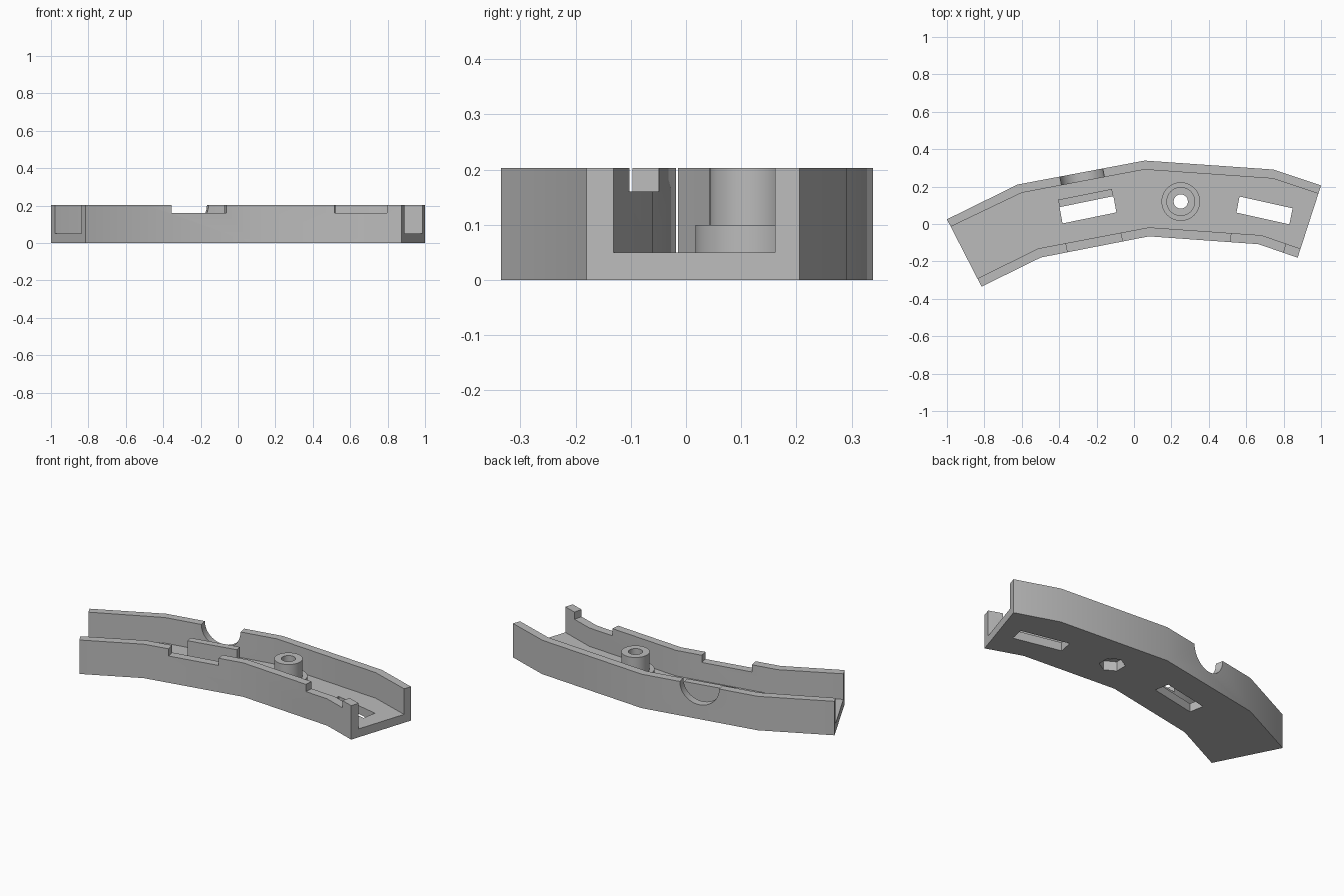
import bpy, bmesh, math
from mathutils import Matrix

cube = bpy.data.objects.get("Cube")
if cube:
    bpy.data.objects.remove(cube)

HEIGHT, FLOOR = 0.203, 0.05
TOP = HEIGHT + 0.1

grey = bpy.data.materials.new("plain_grey")
grey.use_nodes = True
COLOUR = (0.5, 0.5, 0.5, 1)
grey.diffuse_color = COLOUR
grey.node_tree.nodes["Principled BSDF"].inputs["Base Color"].default_value = COLOUR


def finish(name, bm):
    bmesh.ops.recalc_face_normals(bm, faces=bm.faces)
    mesh = bpy.data.meshes.new(name)
    bm.to_mesh(mesh)
    bm.free()
    mesh.materials.append(grey)
    obj = bpy.data.objects.new(name, mesh)
    bpy.context.collection.objects.link(obj)
    return obj


def prism(name, outline, z0, z1):
    bm = bmesh.new()
    face = bm.faces.new([bm.verts.new((x, y, z0)) for x, y in outline])
    result = bmesh.ops.extrude_face_region(bm, geom=[face])
    moved = [v for v in result["geom"] if isinstance(v, bmesh.types.BMVert)]
    bmesh.ops.translate(bm, verts=moved, vec=(0, 0, z1 - z0))
    return finish(name, bm)


def disc(name, centre, radius, z0, z1, sides=64, turn=0):
    ring = [(centre[0] + radius * math.cos(turn + math.tau * i / sides),
             centre[1] + radius * math.sin(turn + math.tau * i / sides)) for i in range(sides)]
    return prism(name, ring, z0, z1)


def combine(body, other, operation):
    mod = body.modifiers.new(other.name, "BOOLEAN")
    mod.operation, mod.object, mod.solver = operation, other, "EXACT"
    bpy.context.view_layer.update()
    graph = bpy.context.evaluated_depsgraph_get()
    mesh = bpy.data.meshes.new_from_object(body.evaluated_get(graph))
    body.modifiers.clear()
    body.data = mesh
    bpy.data.objects.remove(other)


# Bent tray: solid outline with a channel left open at both ends
back = [(-1, 0.025), (-0.622, 0.211), (0.057, 0.339), (0.747, 0.291), (1, 0.206)]
front = [(0.875, -0.18), (0.666, -0.108), (0.08, -0.066), (-0.498, -0.179), (-0.815, -0.335)]
tray = prism("curved_tray", back + front, 0, HEIGHT)

inner_back = [(-1.161, -0.101), (-0.6, 0.167), (0.056, 0.291), (0.742, 0.243), (1.164, 0.102)]
inner_front = [(1.077, -0.196), (0.682, -0.06), (0.08, -0.018), (-0.514, -0.131), (-1.03, -0.388)]
combine(tray, prism("channel", inner_back + inner_front, FLOOR, TOP), "DIFFERENCE")

# Stepped screw boss and low rib beside the left-hand slot
boss = (0.25, 0.12)
combine(tray, disc("boss_base", boss, 0.103, 0.02, 0.1), "UNION")
combine(tray, disc("boss_post", boss, 0.077, 0.03, HEIGHT), "UNION")
rib = [(-0.398, 0.09), (-0.11, 0.149), (-0.119, 0.187), (-0.406, 0.13)]
combine(tray, prism("rib", rib, 0.02, 0.148), "UNION")

# Screw hole and hexagonal nut pocket underneath
combine(tray, disc("screw_hole", boss, 0.038, -0.1, TOP), "DIFFERENCE")
combine(tray, disc("nut_pocket", boss, 0.07, -0.1, 0.055, 6, math.radians(30)), "DIFFERENCE")

# Floor slots
slots = [[(-0.398, 0.09), (-0.11, 0.149), (-0.094, 0.062), (-0.382, 0.003)],
         [(0.564, 0.147), (0.848, 0.084), (0.831, -0.002), (0.548, 0.061)]]
for slot in slots:
    combine(tray, prism("slot", slot, -0.1, 0.1), "DIFFERENCE")

# Shallow notches in the front wall
notches = [[(-0.34, -0.22), (-0.375, -0.05), (-0.08, -0.005), (-0.04, -0.2)],
           [(0.51, -0.2), (0.522, -0.03), (0.824, -0.06), (0.776, -0.23)]]
for notch in notches:
    combine(tray, prism("notch", notch, 0.16, TOP), "DIFFERENCE")

# Half-round cable opening in the back wall
opening = disc("cable_opening", (0, 0), 0.117, -0.06, 0.06)
opening.matrix_world = (Matrix.Translation((-0.277, 0.25, HEIGHT))
                        @ Matrix.Rotation(0.187, 4, "Z")
                        @ Matrix.Rotation(math.pi / 2, 4, "X"))
combine(tray, opening, "DIFFERENCE")

bpy.ops.object.select_all(action="DESELECT")
tray.select_set(True)
bpy.context.view_layer.objects.active = tray
bpy.ops.object.shade_smooth_by_angle(angle=math.radians(30))
